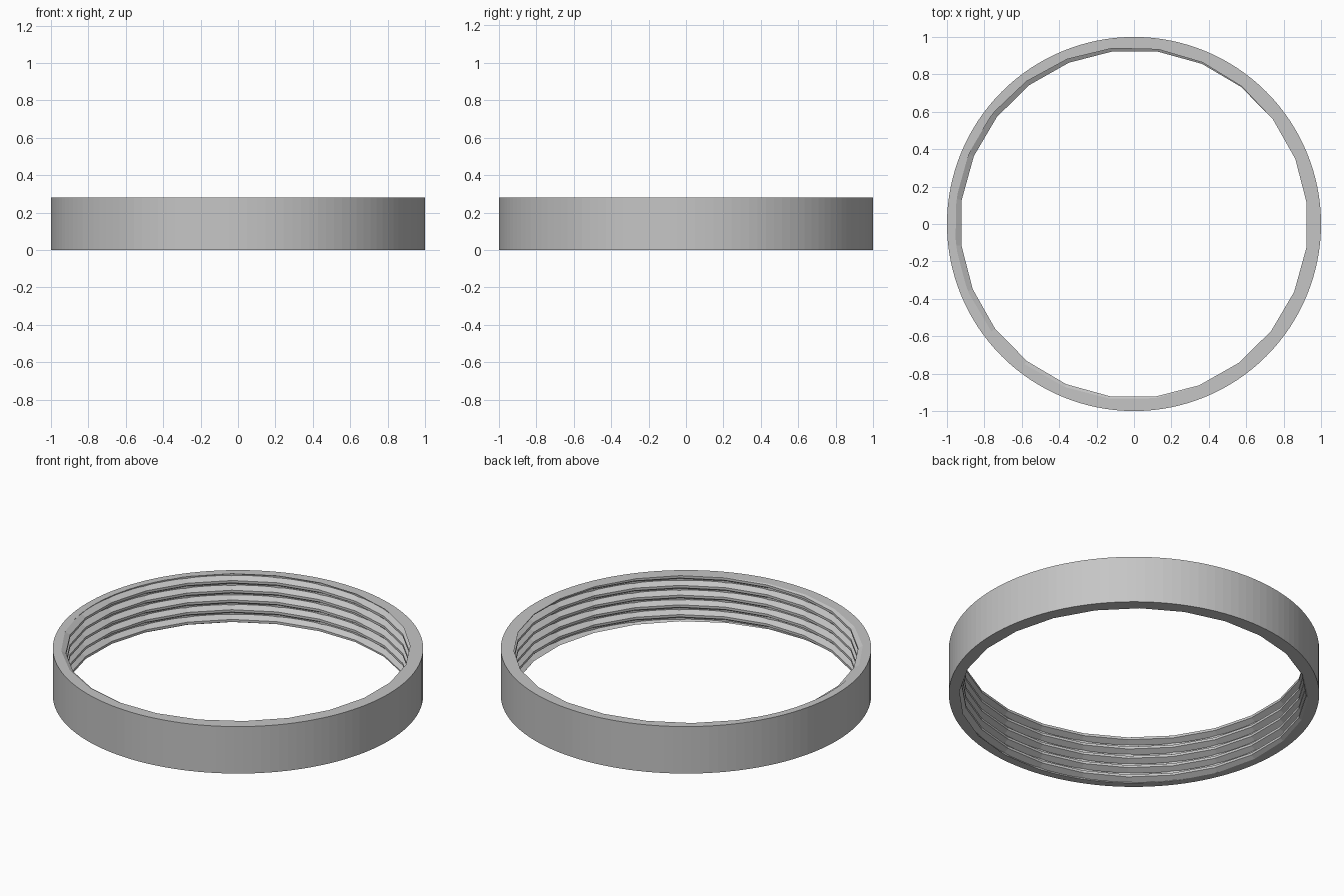
import bpy, bmesh, math
from mathutils import Vector

cube = bpy.data.objects.get("Cube")
if cube:
    bpy.data.objects.remove(cube, do_unlink=True)

HEIGHT = 0.28
OUTER, ROOT, CREST = 1.0, 0.957, 0.93
PITCH = 0.058
START = math.radians(352)      # angle where the ridge centre meets the top rim
STEPS = 24                     # thread facets per turn

grey = bpy.data.materials.new("plain_grey")
grey.use_nodes = True
colour = (0.56, 0.56, 0.56, 1)
grey.diffuse_color = colour
grey.node_tree.nodes["Principled BSDF"].inputs["Base Color"].default_value = colour


def make_object(name, bm):
    bmesh.ops.recalc_face_normals(bm, faces=bm.faces[:])
    mesh = bpy.data.meshes.new(name)
    bm.to_mesh(mesh)
    bm.free()
    mesh.materials.append(grey)
    obj = bpy.data.objects.new(name, mesh)
    bpy.context.collection.objects.link(obj)
    return obj


def sweep(bm, profile, stations, closed):
    """Join copies of an (r, z) profile placed at (angle, lift) stations."""
    rings = [[bm.verts.new((r * math.cos(a), r * math.sin(a), z + lift))
              for r, z in profile] for a, lift in stations]
    pairs = list(zip(rings, rings[1:]))
    if closed:
        pairs.append((rings[-1], rings[0]))
    n = len(profile)
    for a, b in pairs:
        for i in range(n):
            j = (i + 1) % n
            bm.faces.new((a[i], a[j], b[j], b[i]))


# Outer band with plain bore
bm = bmesh.new()
band = [(OUTER, 0), (OUTER, HEIGHT), (ROOT, HEIGHT), (ROOT, 0)]
sides = 128
sweep(bm, band, [(math.tau * i / sides, 0) for i in range(sides)], True)
make_object("ring_band", bm)

# Right-handed internal thread with 60 degree flanks, trimmed flush with both rims
crest_half = PITCH / 8
base = ROOT + 0.004
base_half = crest_half + (base - CREST) * math.tan(math.radians(30))
back = ROOT + 0.018
ridge = [(CREST, -crest_half), (CREST, crest_half), (base, base_half),
         (back, base_half), (back, -base_half), (base, -base_half)]
stations = []
for i in range(-7 * STEPS, 2 * STEPS + 1):
    turn = i / STEPS
    stations.append((START + math.tau * turn, HEIGHT + PITCH * turn))
bm = bmesh.new()
sweep(bm, ridge, stations, False)
for z, side in ((HEIGHT, 1), (0, -1)):
    cut = bmesh.ops.bisect_plane(
        bm, geom=bm.verts[:] + bm.edges[:] + bm.faces[:], dist=1e-6,
        plane_co=Vector((0, 0, z)), plane_no=Vector((0, 0, side)), clear_outer=True)
    rim = [e for e in cut["geom_cut"] if isinstance(e, bmesh.types.BMEdge)]
    bmesh.ops.triangle_fill(bm, edges=rim, use_beauty=True, normal=Vector((0, 0, side)))
make_object("inner_thread", bm)
